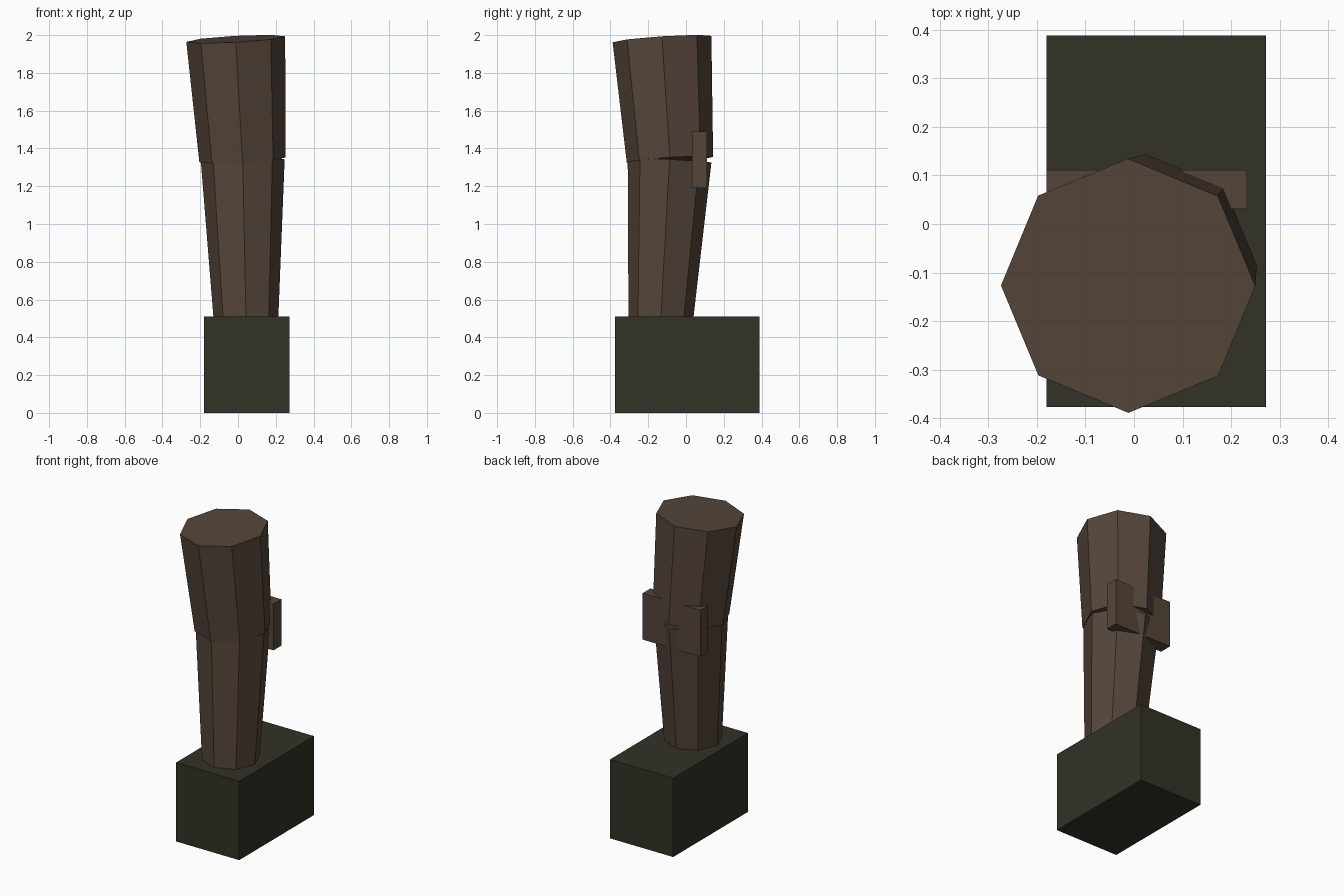
import bpy, bmesh
from mathutils import Vector, Matrix

if "Cube" in bpy.data.objects:
    bpy.data.objects.remove(bpy.data.objects["Cube"])


def material(name, rgb):
    m = bpy.data.materials.new(name)
    m.diffuse_color = (*rgb, 1)
    m.use_nodes = True
    m.node_tree.nodes["Principled BSDF"].inputs["Base Color"].default_value = m.diffuse_color
    return m


BROWN = material("brown cloth", (0.09, 0.06, 0.042))
DARK = material("dark boot", (0.032, 0.032, 0.0205))


def finish(name, bm, mat):
    me = bpy.data.meshes.new(name)
    bm.to_mesh(me)
    bm.free()
    me.materials.append(mat)
    ob = bpy.data.objects.new(name, me)
    bpy.context.collection.objects.link(ob)
    return ob


def box(name, lo, hi, mat):
    lo, hi = Vector(lo), Vector(hi)
    bm = bmesh.new()
    bmesh.ops.create_cube(bm, size=1, matrix=Matrix.Translation((lo + hi) / 2)
                          @ Matrix.Diagonal((*(hi - lo), 1)))
    return finish(name, bm, mat)


def limb(name, a, b, ra, rb, mat):
    """Tapered eight-sided limb from point a to point b, ends square to its axis."""
    a, b = Vector(a), Vector(b)
    d = b - a
    rot = Vector((0, 0, 1)).rotation_difference(d).to_matrix().to_4x4()
    bm = bmesh.new()
    bmesh.ops.create_cone(bm, cap_ends=True, segments=8, radius1=ra, radius2=rb,
                          depth=d.length, matrix=Matrix.Translation((a + b) / 2) @ rot)
    return finish(name, bm, mat)


# Boot block
box("boot", (-0.18, -0.376, 0), (0.272, 0.388, 0.51), DARK)

# Shin (runs down into the boot) and thigh, meeting at the knee
limb("shin", (0.046, -0.144, 0.31), (0.025, -0.087, 1.338), 0.16, 0.222, BROWN)
limb("thigh", (0.024, -0.085, 1.34), (-0.012, -0.127, 1.979), 0.229, 0.262, BROWN)

# Flat plate across the back of the knee
box("knee_plate", (-0.18, 0.031, 1.19), (0.232, 0.111, 1.49), BROWN)
